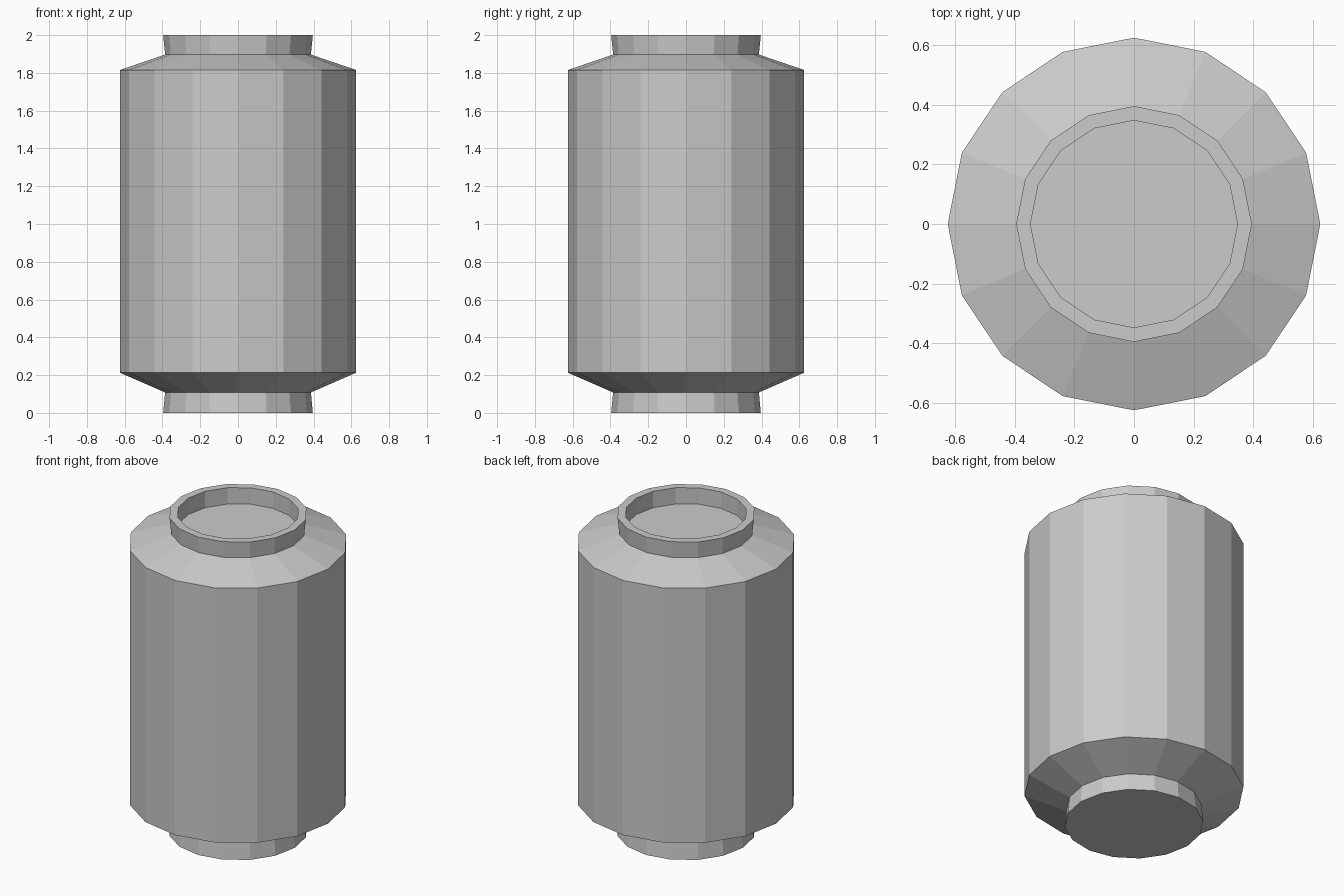
import bpy, bmesh
from math import cos, sin, tau

if "Cube" in bpy.data.objects:
    bpy.data.objects.remove(bpy.data.objects["Cube"])

SIDES = 16


def lathe(name, profile):
    """Spin a (radius, z) profile around z and cap both ends."""
    bm = bmesh.new()
    rings = [[bm.verts.new((r * cos(tau * i / SIDES), r * sin(tau * i / SIDES), z))
              for i in range(SIDES)] for r, z in profile]
    for low, high in zip(rings, rings[1:]):
        for i in range(SIDES):
            j = (i + 1) % SIDES
            bm.faces.new((low[i], low[j], high[j], high[i]))
    bm.faces.new(rings[0][::-1])
    bm.faces.new(rings[-1])
    bmesh.ops.recalc_face_normals(bm, faces=bm.faces)
    mesh = bpy.data.meshes.new(name)
    bm.to_mesh(mesh)
    bm.free()
    obj = bpy.data.objects.new(name, mesh)
    bpy.context.collection.objects.link(obj)
    return obj


# canister: foot, lower shoulder, body, upper shoulder, neck, recessed top
lathe("canister", [
    (0.396, 0.0), (0.386, 0.108),
    (0.626, 0.213), (0.626, 1.815),
    (0.386, 1.897), (0.396, 2.0),
    (0.348, 2.0), (0.348, 1.897),
])
